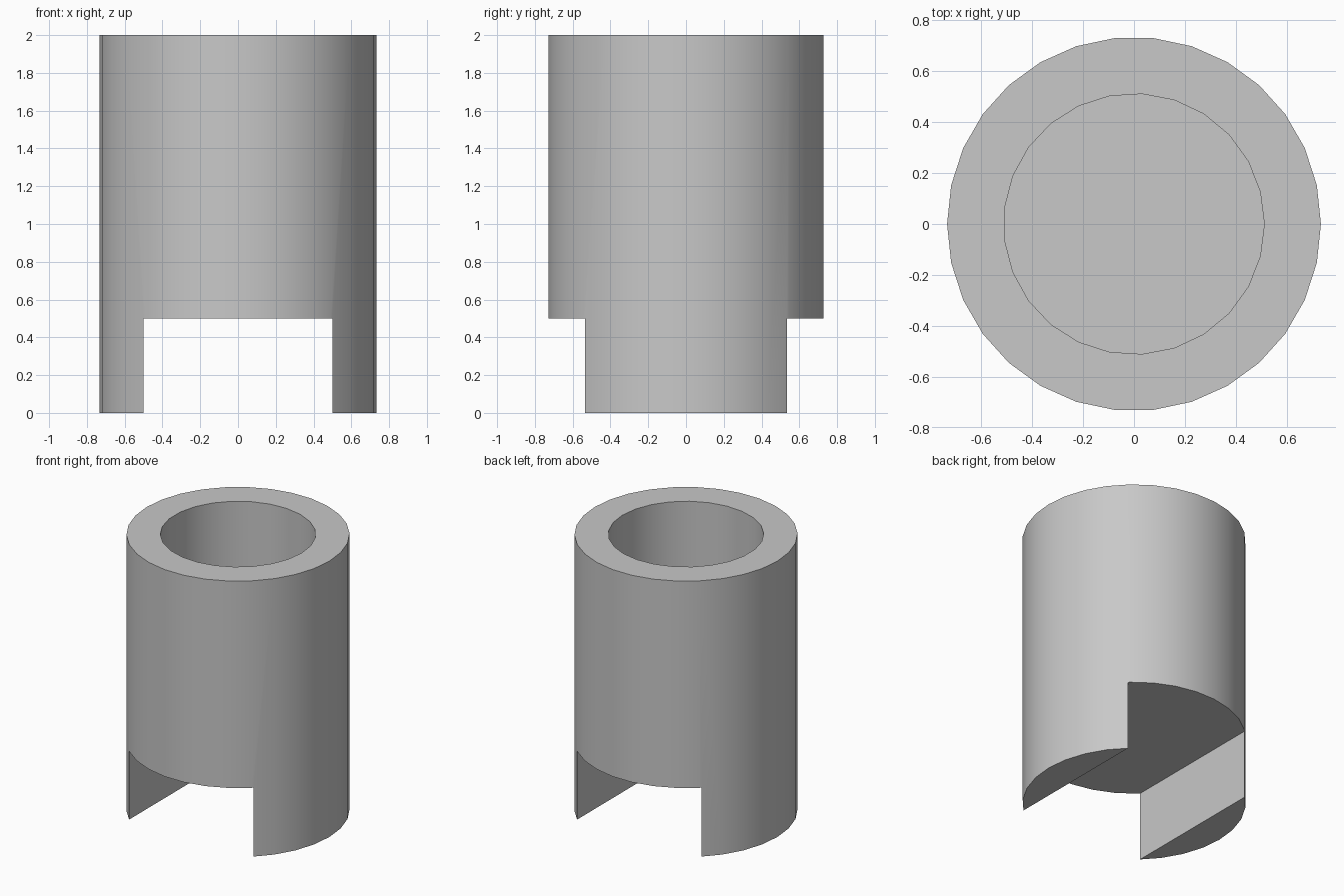
import bpy
import bmesh
from math import cos, sin, tau

cube = bpy.data.objects.get("Cube")
if cube:
    bpy.data.objects.remove(cube, do_unlink=True)

HEIGHT = 2.0
OUTER_RADIUS, OUTER_SIDES = 0.733, 30
BORE_RADIUS, BORE_SIDES, BORE_FLOOR = 0.511, 25, 1.0
SLOT_HALF_WIDTH, SLOT_HEIGHT = 0.5, 0.5

grey = bpy.data.materials.new("plain grey")
grey.use_nodes = True
colour = (0.58, 0.58, 0.58, 1)
grey.diffuse_color = colour
grey.node_tree.nodes["Principled BSDF"].inputs["Base Color"].default_value = colour


def prism(name, outline, bottom, top):
    """Extrude a flat outline upward into a closed solid."""
    bm = bmesh.new()
    face = bm.faces.new([bm.verts.new((x, y, bottom)) for x, y in outline])
    raised = bmesh.ops.extrude_face_region(bm, geom=[face], use_keep_orig=True)
    verts = [v for v in raised["geom"] if isinstance(v, bmesh.types.BMVert)]
    bmesh.ops.translate(bm, verts=verts, vec=(0, 0, top - bottom))
    bmesh.ops.recalc_face_normals(bm, faces=bm.faces)
    mesh = bpy.data.meshes.new(name)
    bm.to_mesh(mesh)
    bm.free()
    mesh.materials.append(grey)
    obj = bpy.data.objects.new(name, mesh)
    bpy.context.collection.objects.link(obj)
    return obj


def ring(radius, sides):
    return [(radius * cos(tau * i / sides), radius * sin(tau * i / sides))
            for i in range(sides)]


# Solid round body
sleeve = prism("slotted_sleeve", ring(OUTER_RADIUS, OUTER_SIDES), 0, HEIGHT)

# Blind bore from the top, and a slot running front to back underneath
bore = prism("bore_cutter", ring(BORE_RADIUS, BORE_SIDES), BORE_FLOOR, HEIGHT + 0.2)
w = SLOT_HALF_WIDTH
slot = prism("slot_cutter", [(-w, -1), (w, -1), (w, 1), (-w, 1)], -0.2, SLOT_HEIGHT)

bpy.ops.object.select_all(action="DESELECT")
bpy.context.view_layer.objects.active = sleeve
sleeve.select_set(True)
for cutter in (bore, slot):
    cutter.hide_render = True
    cut = sleeve.modifiers.new(cutter.name, "BOOLEAN")
    cut.operation = "DIFFERENCE"
    cut.solver = "EXACT"
    cut.object = cutter
    bpy.ops.object.modifier_apply(modifier=cut.name)
    bpy.data.objects.remove(cutter, do_unlink=True)

# Smooth round walls, crisp rims and slot edges
bpy.ops.object.shade_smooth_by_angle(angle=0.52)
